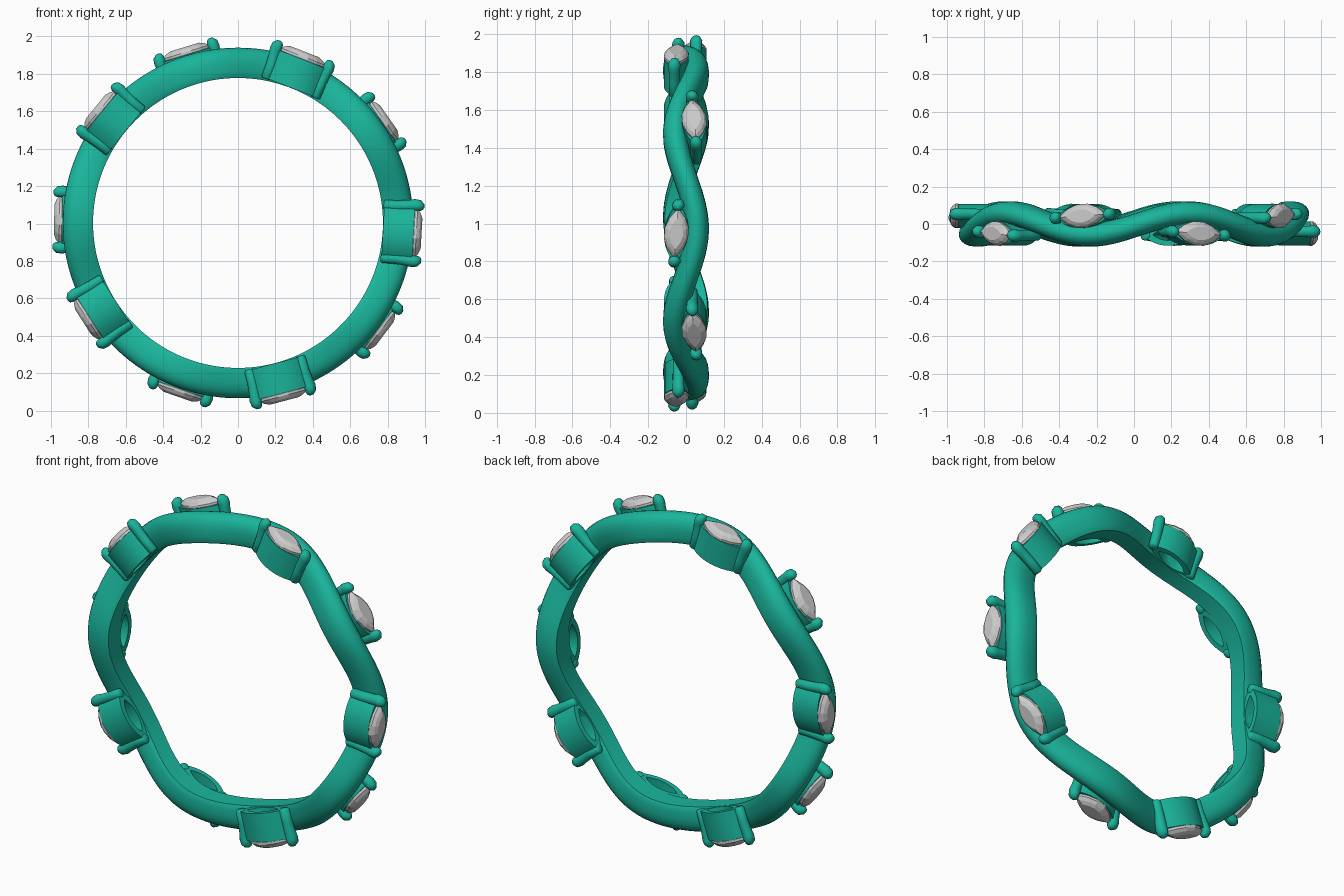
import bpy, bmesh
from math import sin, cos, pi, radians
from mathutils import Vector

if "Cube" in bpy.data.objects:
    bpy.data.objects.remove(bpy.data.objects["Cube"])

ZC = 1.003
green = bpy.data.materials.new("green_metal")
green.diffuse_color = (0.01, 0.46, 0.33, 1)
green.use_nodes = True
green.node_tree.nodes["Principled BSDF"].inputs["Base Color"].default_value = green.diffuse_color


def loft(bm, rings, closed=False, caps=True):
    """Skin a list of point rings, closed into a loop or capped."""
    vr = [[bm.verts.new(p) for p in ring] for ring in rings]
    m = len(vr[0])
    for i in range(len(vr) if closed else len(vr) - 1):
        a, b = vr[i], vr[(i + 1) % len(vr)]
        for j in range(m):
            k = (j + 1) % m
            bm.faces.new((a[j], a[k], b[k], b[j]))
    if caps and not closed:
        bm.faces.new(vr[0])
        bm.faces.new(vr[-1])


def finish(bm, name, mat=None, smooth=None):
    bmesh.ops.recalc_face_normals(bm, faces=bm.faces)
    me = bpy.data.meshes.new(name)
    bm.to_mesh(me)
    bm.free()
    ob = bpy.data.objects.new(name, me)
    bpy.context.collection.objects.link(ob)
    if mat:
        me.materials.append(mat)
    if smooth:
        bpy.ops.object.select_all(action='DESELECT')
        ob.select_set(True)
        bpy.context.view_layer.objects.active = ob
        bpy.ops.object.shade_smooth_by_angle(angle=radians(smooth))
    return ob


def lens(l, w, n):
    """Marquise outline: n points per side, as (t, y)."""
    side = [-cos(pi * i / n) for i in range(n)]
    half = [(l * s, -w * (1 - abs(s) ** 2.2)) for s in side]
    return half + [(-t, -y) for t, y in half]


# Wavy band: D-shaped section swept round with a five-fold sideways wave
half = [(0.775, -0.055), (0.785, -0.060), (0.81, -0.064), (0.85, -0.065), (0.88, -0.061),
        (0.905, -0.051), (0.922, -0.037), (0.933, -0.02), (0.937, 0)]
section = half + [(r, -y) for r, y in half[-2::-1]]
bm = bmesh.new()
rings = []
for i in range(240):
    a = 2 * pi * i / 240
    off = 0.056 * cos(5 * (a - radians(70)))
    rings.append([(r * cos(a), y + off, ZC + r * sin(a)) for r, y in section])
loft(bm, rings, closed=True)
finish(bm, "wavy_band", green, 40)


def tube(bm, path, place):
    """Round bar along (t, r, radius) points in the local t-r plane."""
    rings = []
    for i, (t, r, rad) in enumerate(path):
        p, q = path[max(i - 1, 0)], path[min(i + 1, len(path) - 1)]
        d = Vector((q[0] - p[0], q[1] - p[1])).normalized()
        ring = []
        for j in range(14):
            u = 2 * pi * j / 14
            ring.append(place(t - d.y * rad * cos(u), rad * sin(u), r + d.x * rad * cos(u)))
        rings.append(ring)
    loft(bm, rings)


prong = [(0.140, 0.772, 0.020), (0.140, 0.780, 0.028), (0.141, 0.85, 0.029), (0.146, 0.91, 0.030),
         (0.150, 0.94, 0.032), (0.147, 0.958, 0.033), (0.139, 0.968, 0.028),
         (0.130, 0.974, 0.019), (0.124, 0.977, 0.008)]

# Ten settings, alternating between the front and back of the band
for n in range(10):
    front = n % 2 == 0
    ang = radians(-3.3 + 36 * n + (0 if front else 2.2))
    yc, tilt = (-0.051, 0.07) if front else (0.043, -0.07)

    def place(t, y, r):
        return (r * cos(ang) - t * sin(ang), yc + y + tilt * t, ZC + r * sin(ang) + t * cos(ang))

    # Open marquise collar
    bm = bmesh.new()
    outer, inner = lens(0.155, 0.064, 14), lens(0.10, 0.036, 14)
    loft(bm, [[place(t, y, r) for t, y in o] for o, r in
              ((outer, 0.776), (outer, 0.94), (inner, 0.94), (inner, 0.776))], closed=True)
    finish(bm, f"setting_collar_{n + 1}", green, 40)

    # Pair of prongs gripping the stone tips
    bm = bmesh.new()
    for s in (1, -1):
        tube(bm, [(s * t, r, rad) for t, r, rad in prong], place)
    finish(bm, f"prongs_{n + 1}", green, 60)

    # Faceted marquise stone: keel, girdle, crown, table
    bm = bmesh.new()
    levels = [(0.03, 0.006, 0.86), (0.130, 0.066, 0.942), (0.130, 0.066, 0.955),
              (0.108, 0.054, 0.972), (0.080, 0.036, 0.983)]
    loft(bm, [[place(t, y, r) for t, y in lens(l, w, 7)] for l, w, r in levels])
    finish(bm, f"stone_{n + 1}")
